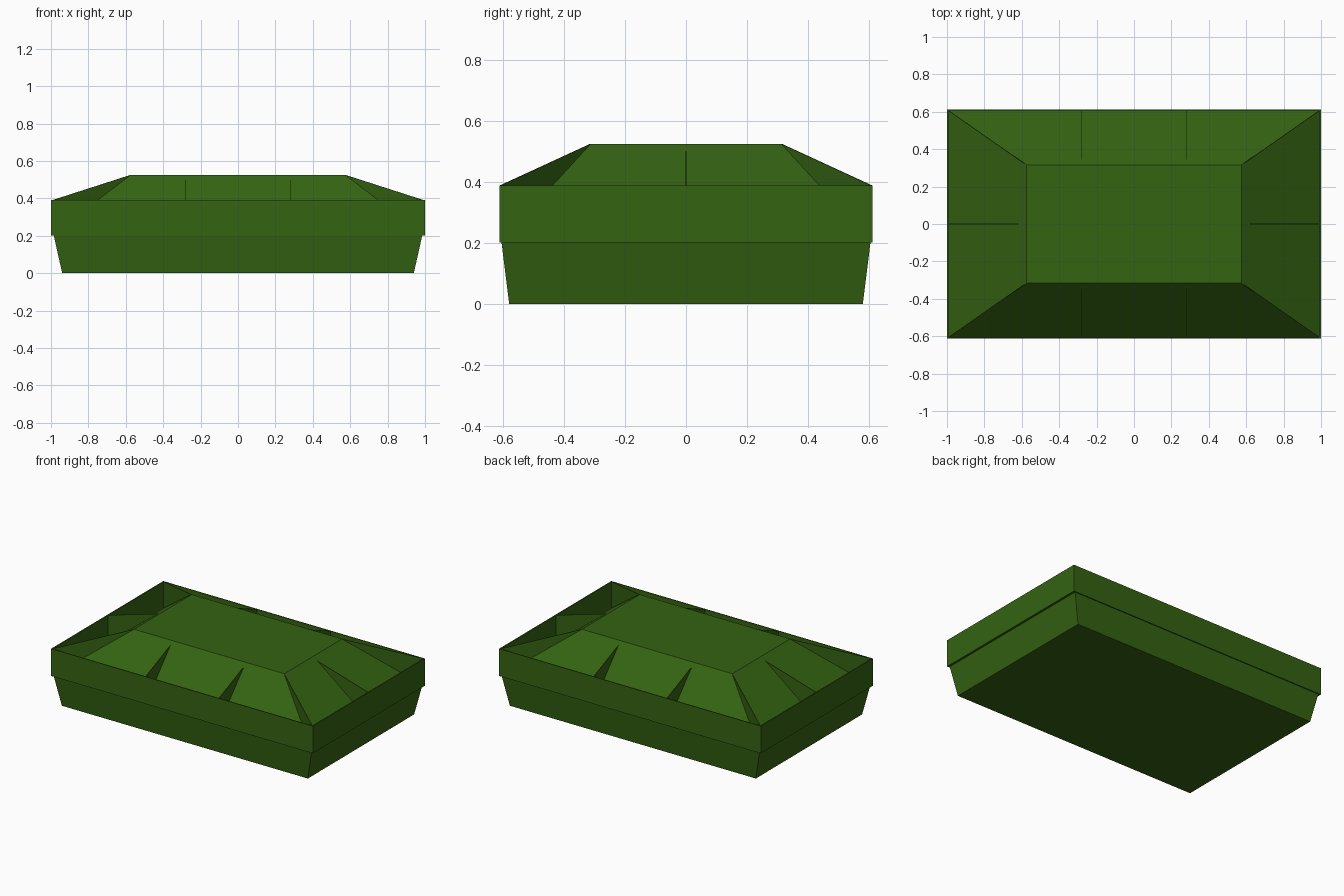
import bpy, bmesh
from mathutils import Vector

if "Cube" in bpy.data.objects:
    bpy.data.objects.remove(bpy.data.objects["Cube"])

green = bpy.data.materials.new("dark_green")
green.diffuse_color = (0.035, 0.125, 0.006, 1)
green.use_nodes = True
green.node_tree.nodes["Principled BSDF"].inputs["Base Color"].default_value = green.diffuse_color


def add_object(name, bm):
    bmesh.ops.recalc_face_normals(bm, faces=bm.faces[:])
    mesh = bpy.data.meshes.new(name)
    bm.to_mesh(mesh)
    bm.free()
    obj = bpy.data.objects.new(name, mesh)
    mesh.materials.append(green)
    bpy.context.collection.objects.link(obj)
    return obj


def loft_rectangles(name, levels):
    """Closed body through rectangles given as (half x, half y, z)."""
    bm = bmesh.new()
    rings = [[bm.verts.new((sx * hx, sy * hy, z))
              for sx, sy in ((-1, -1), (1, -1), (1, 1), (-1, 1))]
             for hx, hy, z in levels]
    for a, b in zip(rings, rings[1:]):
        for i in range(4):
            j = (i + 1) % 4
            bm.faces.new((a[i], a[j], b[j], b[i]))
    bm.faces.new(rings[0][::-1])
    bm.faces.new(rings[-1])
    return add_object(name, bm)


def add_rib(name, points, thickness=0.004):
    """Thin upright triangular web through three points."""
    pts = [Vector(p) for p in points]
    side = (pts[1] - pts[0]).cross(Vector((0, 0, 1))).normalized() * thickness / 2
    bm = bmesh.new()
    a = [bm.verts.new(p - side) for p in pts]
    b = [bm.verts.new(p + side) for p in pts]
    bm.faces.new(a)
    bm.faces.new(b[::-1])
    for i in range(3):
        j = (i + 1) % 3
        bm.faces.new((a[i], b[i], b[j], a[j]))
    return add_object(name, bm)


# Tapered base, overhanging rim, inner groove and raised plateau
loft_rectangles("tray_body", [
    (0.94, 0.58, 0.0), (0.985, 0.605, 0.202),
    (1.0, 0.612, 0.202), (1.0, 0.612, 0.39),
    (0.992, 0.606, 0.39), (0.992, 0.606, 0.205),
    (0.575, 0.315, 0.525)])

# Ribs bridging the groove between rim and plateau
for s in (-1, 1):
    for x in (-0.28, 0.28):
        add_rib("side_rib", [(x, s * 0.608, 0.39), (x, s * 0.34, 0.502),
                             (x, s * 0.608, 0.205)])
    add_rib("end_rib", [(s * 0.995, 0, 0.39), (s * 0.61, 0, 0.502),
                        (s * 0.995, 0, 0.205)])
    for t in (-1, 1):
        add_rib("corner_rib", [(s * 0.994, t * 0.608, 0.39),
                               (s * 0.575, t * 0.315, 0.525),
                               (s * 0.994, t * 0.608, 0.205)])
